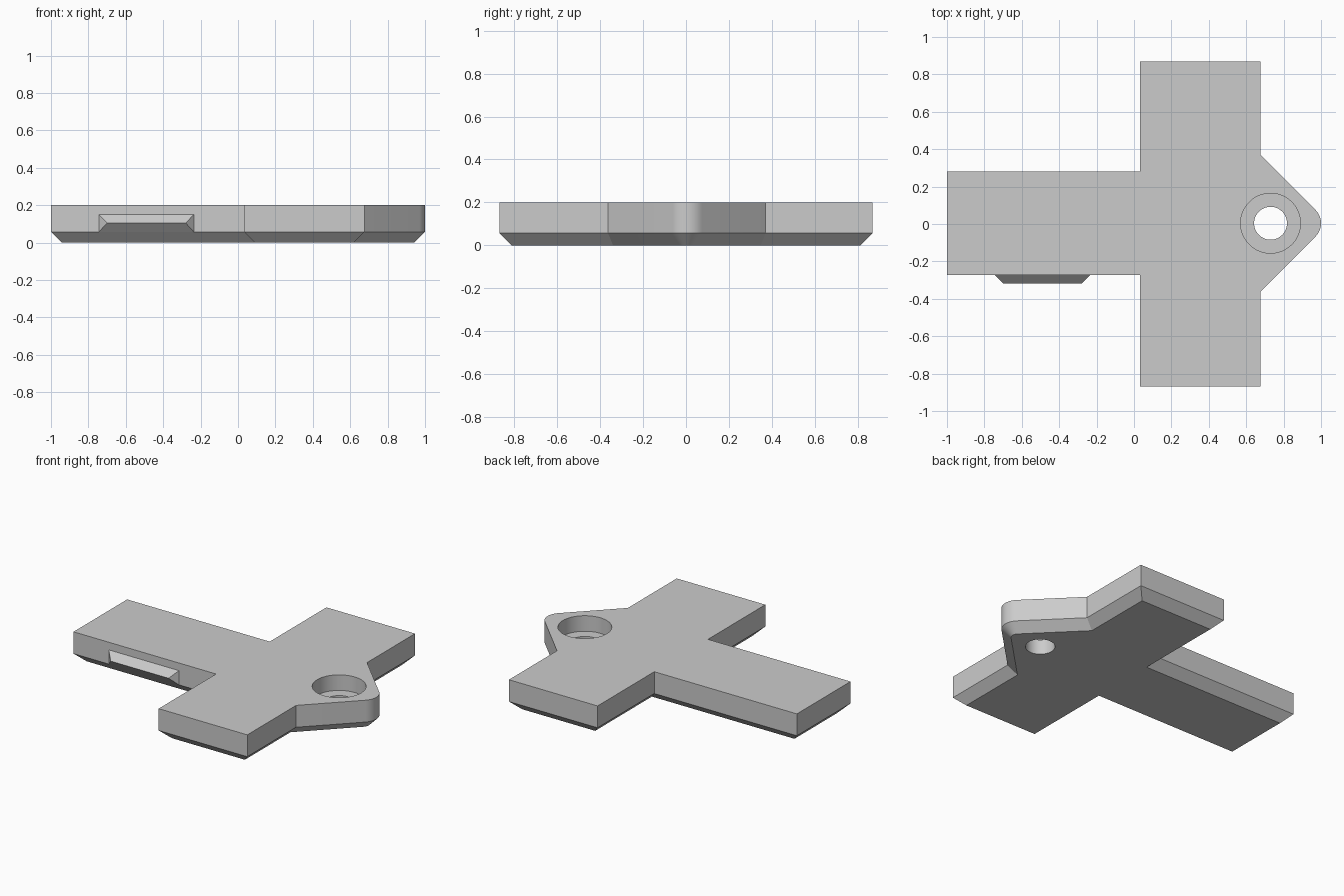
import bpy
import bmesh
from math import sin, cos, radians
from mathutils import Vector

cube = bpy.data.objects.get("Cube")
if cube:
    bpy.data.objects.remove(cube, do_unlink=True)

HEIGHT, CHAMFER = 0.2, 0.057
HOLE_X, AXIS_Y = 0.73, 0.004

grey = bpy.data.materials.new("plain grey")
grey.use_nodes = True
colour = (0.6, 0.6, 0.6, 1)
grey.diffuse_color = colour
grey.node_tree.nodes["Principled BSDF"].inputs["Base Color"].default_value = colour


def make_object(name, bm):
    bmesh.ops.recalc_face_normals(bm, faces=bm.faces)
    mesh = bpy.data.meshes.new(name)
    bm.to_mesh(mesh)
    bm.free()
    mesh.materials.append(grey)
    obj = bpy.data.objects.new(name, mesh)
    bpy.context.collection.objects.link(obj)
    return obj


def activate(obj):
    bpy.ops.object.select_all(action='DESELECT')
    obj.select_set(True)
    bpy.context.view_layer.objects.active = obj


def inset_outline(points, dist):
    """Mitred inward offset of an anticlockwise outline."""
    result = []
    for i, p in enumerate(points):
        a = (p - points[i - 1]).normalized()
        b = (points[(i + 1) % len(points)] - p).normalized()
        na, nb = Vector((-a.y, a.x)), Vector((-b.y, b.x))
        result.append(p + (na + nb) * dist / (1 + na.dot(nb)))
    return result


def loft(name, rings):
    """Closed solid through stacked (outline, z) rings."""
    bm = bmesh.new()
    loops = [[bm.verts.new((p.x, p.y, z)) for p in pts] for pts, z in rings]
    for low, high in zip(loops, loops[1:]):
        for i in range(len(low)):
            bm.faces.new((low[i - 1], low[i], high[i], high[i - 1]))
    bm.faces.new(loops[0])
    bm.faces.new(loops[-1])
    return make_object(name, bm)


# Plate outline: long arm, cross bar and rounded pointed nose
outline = [Vector(p) for p in (
    (-1, 0.281), (-1, -0.274), (0.033, -0.274), (0.033, -0.868),
    (0.675, -0.868), (0.675, AXIS_Y - 0.367))]
NOSE_R = 0.1
for step in range(13):
    angle = radians(-45 + 90 * step / 12)
    outline.append(Vector((1 - NOSE_R + NOSE_R * cos(angle),
                           AXIS_Y + NOSE_R * sin(angle))))
outline += [Vector(p) for p in (
    (0.675, AXIS_Y + 0.367), (0.675, 0.868), (0.033, 0.868), (0.033, 0.281))]

plate = loft("cross_plate", [(inset_outline(outline, CHAMFER), 0),
                             (outline, CHAMFER), (outline, HEIGHT)])


# Stepped screw hole through the nose
def drill(radius, z0, z1):
    ring = [Vector((HOLE_X + radius * cos(radians(a)),
                    AXIS_Y + radius * sin(radians(a)))) for a in range(0, 360, 6)]
    cutter = loft("hole_cutter", [(ring, z0), (ring, z1)])
    cutter.hide_render = True
    activate(plate)
    mod = plate.modifiers.new("hole", 'BOOLEAN')
    mod.operation = 'DIFFERENCE'
    mod.solver = 'EXACT'
    mod.object = cutter
    bpy.ops.object.modifier_apply(modifier=mod.name)
    bpy.data.objects.remove(cutter, do_unlink=True)


drill(0.16, 0.098, 0.3)
drill(0.088, -0.1, 0.15)
activate(plate)
bpy.ops.object.shade_smooth_by_angle(angle=radians(30))

# Wedge-shaped snap ridge on the front wall of the arm
bm = bmesh.new()
back = [bm.verts.new((x, -0.274, z)) for x, z in (
    (-0.744, CHAMFER), (-0.236, CHAMFER), (-0.236, 0.15), (-0.744, 0.15))]
left_tip, right_tip = [bm.verts.new((x, -0.318, 0.105)) for x in (-0.7, -0.28)]
for face in (back, (back[0], back[1], right_tip, left_tip),
             (back[2], back[3], left_tip, right_tip),
             (back[1], back[2], right_tip), (back[3], back[0], left_tip)):
    bm.faces.new(face)
make_object("snap_ridge", bm)
